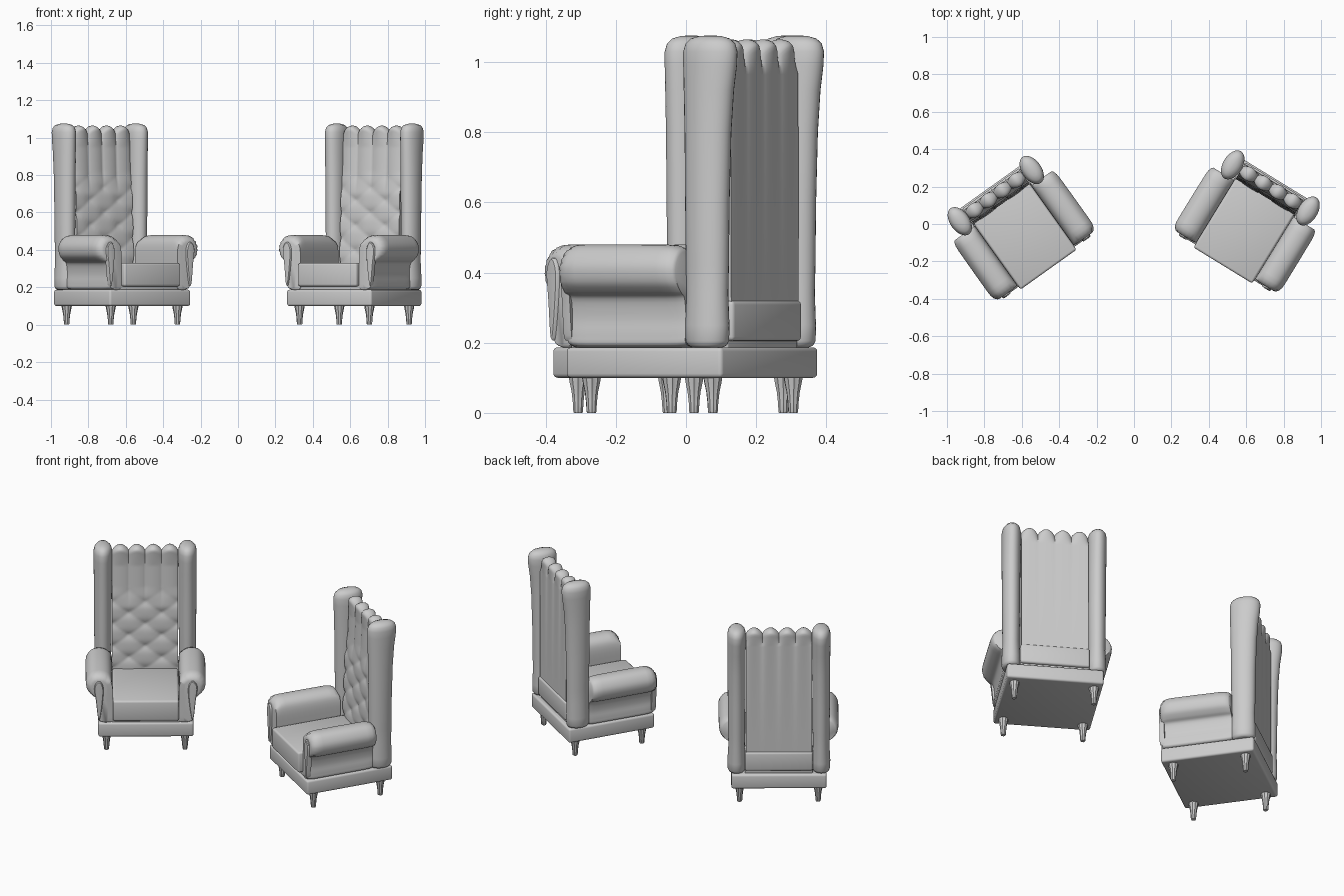
import bpy, bmesh, math
from mathutils import Matrix, Vector

if "Cube" in bpy.data.objects:
    bpy.data.objects.remove(bpy.data.objects["Cube"])

parts = []  # (name, mesh) in chair space, front facing -y


def finish(name, bm, angle=40):
    bmesh.ops.recalc_face_normals(bm, faces=bm.faces)
    me = bpy.data.meshes.new(name)
    bm.to_mesh(me)
    bm.free()
    for p in me.polygons:
        p.use_smooth = True
    me.set_sharp_from_angle(angle=math.radians(angle))
    parts.append((name, me))


def box(name, lo, hi, bevel):
    bm = bmesh.new()
    lo, hi = Vector(lo), Vector(hi)
    bmesh.ops.create_cube(bm, size=1, matrix=Matrix.Translation((lo + hi) / 2)
                          @ Matrix.Diagonal((*(hi - lo), 1)))
    bmesh.ops.bevel(bm, geom=bm.edges[:], offset=bevel, segments=3,
                    profile=0.5, affect='EDGES')
    finish(name, bm)


def loft(name, rings, angle=40):
    bm = bmesh.new()
    vs = [[bm.verts.new(p) for p in r] for r in rings]
    n = len(rings[0])
    for a, b in zip(vs, vs[1:]):
        for i in range(n):
            j = (i + 1) % n
            bm.faces.new((a[i], a[j], b[j], b[i]))
    bm.faces.new(vs[0])
    bm.faces.new(vs[-1])
    finish(name, bm, angle)


def smooth_loop(pts, steps=4):
    # closed Catmull-Rom through profile points
    out, n = [], len(pts)
    for i in range(n):
        p0, p1, p2, p3 = (Vector(pts[(i + k) % n]) for k in (-1, 0, 1, 2))
        for s in range(steps):
            t = s / steps
            out.append(0.5 * (2 * p1 + (p2 - p0) * t
                              + (2 * p0 - 5 * p1 + 4 * p2 - p3) * t * t
                              + (3 * p1 - p0 - 3 * p2 + p3) * t ** 3))
    return out


# base plinth, seat cushion, lower back rail
box("base", (-.266, -.262, .10), (.266, .26, .187), .012)
box("seat_cushion", (-.184, -.281, .205), (.184, .16, .33), .012)
box("seat_support", (-.19, -.25, .18), (.19, .235, .22), .005)
box("lower_back_rail", (-.19, .14, .205), (.19, .252, .32), .012)

# upright side posts
POST = [(.187, .036, .046, .195), (.192, .045, .058, .195), (.205, .050, .066, .195),
        (.25, .051, .067, .195), (.34, .046, .064, .195), (.42, .047, .066, .195),
        (.60, .049, .068, .195), (.80, .050, .072, .197), (.92, .051, .078, .2),
        (.99, .052, .084, .204), (1.03, .052, .085, .205), (1.053, .047, .078, .205),
        (1.067, .036, .062, .205), (1.074, .018, .036, .205), (1.076, .004, .01, .205)]
for s, side in ((-1, "left"), (1, "right")):
    loft(side + "_post", [[(s * .236 + a * math.cos(t), cy + b * math.sin(t), z)
                           for t in (2 * math.pi * i / 32 for i in range(32))]
                          for z, a, b, cy in POST])

# rolled arms, rounded at both ends, with a teardrop facing
ARM = [(.184, .19), (.184, .30), (.186, .41), (.205, .46), (.25, .48), (.302, .47),
       (.333, .425), (.328, .375), (.30, .345), (.272, .325), (.262, .27), (.266, .22), (.258, .19)]
prof = smooth_loop(ARM)
FACE = [(.256, .215), (.243, .30), (.236, .39), (.246, .43), (.262, .442), (.28, .427),
        (.288, .395), (.278, .32), (.267, .22)]
face = smooth_loop(FACE)
for s, side in ((-1, "left"), (1, "right")):
    rings = []
    for y, k in ((-.256, .62), (-.252, .76), (-.238, .91), (-.218, .98), (-.19, 1),
                 (-.05, 1), (.08, .99), (.11, .96), (.13, .88), (.138, .78)):
        ring = []
        for i, p in enumerate(prof):
            f = 1 - .06 * (i % 2) if y < 0 and k < .95 else 1   # gathered pleats
            x = p.x if p.x < .2 and k > .7 else .254 + (p.x - .254) * k * f
            if p.y > .39:
                z = .39 + (p.y - .39) * k * f
            else:
                z = .39 + (p.y - .39) * (1 - (1 - k) * .12)
            ring.append((s * x, y, z))
        rings.append(ring)
    loft(side + "_arm", rings, 50)
    rings = []
    for y, k in ((-.24, 1), (-.262, 1), (-.267, .85), (-.268, .5)):
        rings.append([(s * (.262 + (p.x - .262) * k), y, .34 + (p.y - .34) * (1 - (1 - k) * .3))
                      for p in face])
    loft(side + "_arm_facing", rings)

# tufted back: each column runs up the front, over a scalloped top, down the flat rear
PITCH = .092
HALF = 2 * PITCH


def tuft(x, z):
    pleat = abs(math.sin(math.pi * x / PITCH)) ** .7
    u, v = x / PITCH, (z - .33) / .067
    a = abs(math.sin(math.pi * (u + v) / 2))
    b = abs(math.sin(math.pi * (u - v) / 2))
    diamond = (1 - (1 - a) * (1 - b)) ** 1.0 * .7 + .3 * math.sqrt(a * b)
    w = min(1, max(0, (z - .70) / .12))
    rim = min(1, max(0, (z - .95) / .1))
    return .014 * (1 - w) * diamond + (.008 + .012 * rim) * w * pleat


bm = bmesh.new()
NX, NF = 48, 72
cols = []
for i in range(NX + 1):
    x = -HALF + 2 * HALF * i / NX
    sc = abs(math.sin(math.pi * x / PITCH)) ** .8
    zt = 1.012 + .031 * sc
    path = []
    for j in range(NF + 1):
        z = .31 + (zt - .31) * j / NF
        path.append((x, .160 + .028 * (z - .31) / .7 - tuft(x, z), z))
    yf, yb = path[-1][1], .226 + .020 * sc
    for j in range(1, 8):
        t = math.pi * j / 8
        path.append((x, (yf + yb) / 2 - (yb - yf) / 2 * math.cos(t), zt + .022 * math.sin(t)))
    for j in range(7):
        f = j / 6
        path.append((x, yb + (.241 - yb) * f, zt + (.965 - zt) * f))
    path.append((x, .243, .31))
    cols.append([bm.verts.new(p) for p in path])
for a, b in zip(cols, cols[1:]):
    for j in range(len(a)):
        k = (j + 1) % len(a)
        bm.faces.new((a[j], b[j], b[k], a[k]))
bm.faces.new(cols[0])
bm.faces.new(cols[-1])
finish("tufted_back", bm, 50)

# fluted tapered legs
LEG = [(0, .013), (.004, .0145), (.03, .016), (.06, .0195), (.085, .025), (.102, .028)]
for sx, a in ((-1, "left"), (1, "right")):
    for sy, b in ((-1, "front"), (1, "back")):
        rings = []
        for z, r in LEG:
            rings.append([(sx * .219 + r * (1 - .12 * (i % 2)) * math.cos(math.pi * i / 10),
                           sy * .203 + r * (1 - .12 * (i % 2)) * math.sin(math.pi * i / 10), z)
                          for i in range(20)])
        loft(f"{b}_{a}_leg", rings, 30)

# place two chairs turned towards each other
for tag, pos, ang in (("left_chair", (-.62, -.015, 0), 35.5), ("right_chair", (.622, .018, 0), -31.5)):
    for name, me in parts:
        ob = bpy.data.objects.new(f"{tag}_{name}", me)
        ob.matrix_world = Matrix.Translation(pos) @ Matrix.Rotation(math.radians(ang), 4, 'Z')
        bpy.context.collection.objects.link(ob)
